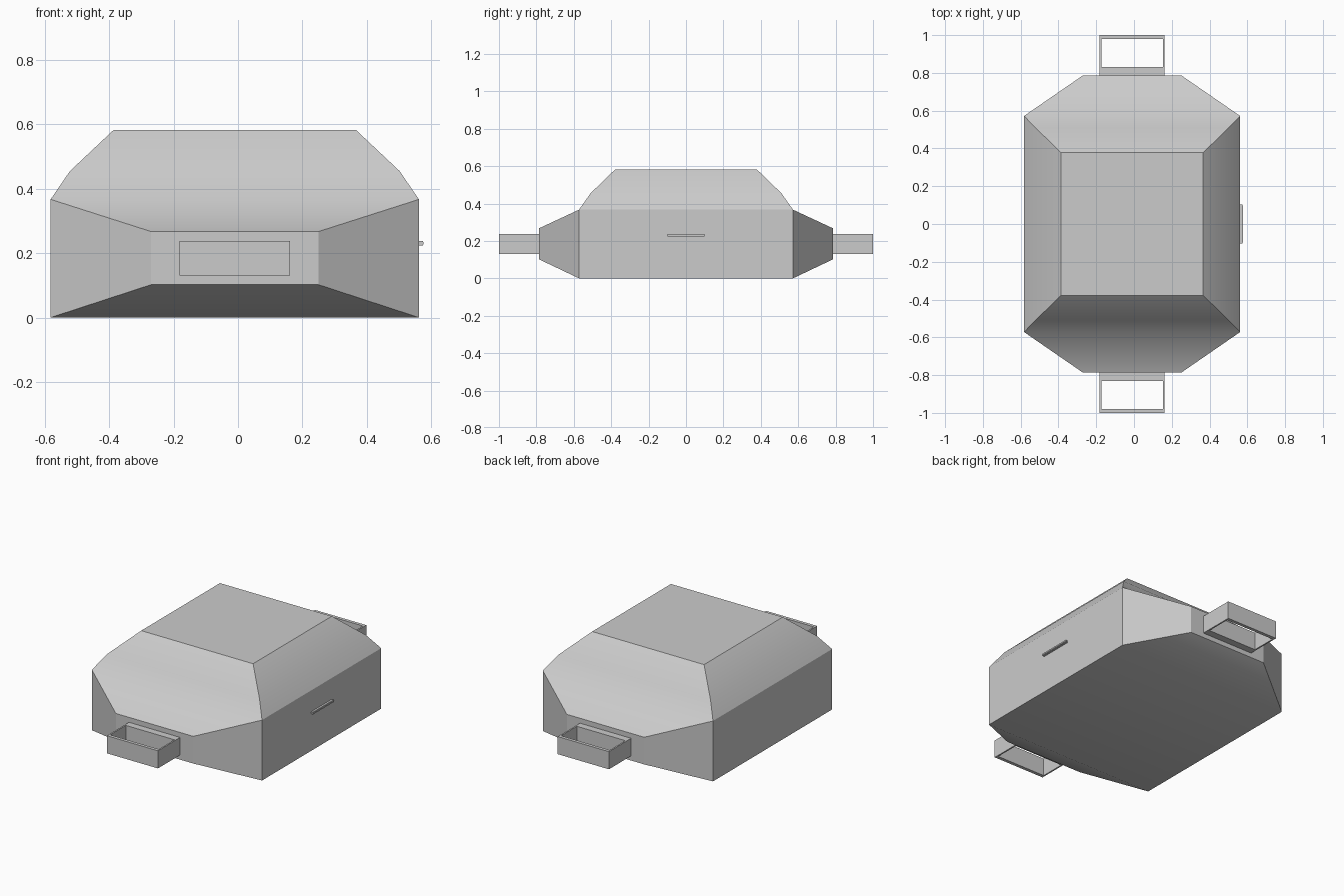
import bpy, bmesh, math
from mathutils import Vector

cube = bpy.data.objects.get("Cube")
if cube:
    bpy.data.objects.remove(cube, do_unlink=True)

CX = -0.01  # the body sits slightly off centre because of the side bar

grey = bpy.data.materials.new("plain_grey")
grey.use_nodes = True
grey.diffuse_color = (0.6, 0.6, 0.6, 1)
grey.node_tree.nodes["Principled BSDF"].inputs["Base Color"].default_value = (0.6, 0.6, 0.6, 1)


def finish(name, bm, smooth=None):
    bmesh.ops.recalc_face_normals(bm, faces=bm.faces[:])
    mesh = bpy.data.meshes.new(name)
    bm.to_mesh(mesh)
    bm.free()
    mesh.materials.append(grey)
    obj = bpy.data.objects.new(name, mesh)
    bpy.context.collection.objects.link(obj)
    if smooth:
        bpy.ops.object.select_all(action='DESELECT')
        obj.select_set(True)
        bpy.context.view_layer.objects.active = obj
        bpy.ops.object.shade_smooth_by_angle(angle=math.radians(smooth))
    return obj


def add_box(bm, lo, hi):
    lo, hi = Vector(lo), Vector(hi)
    verts = bmesh.ops.create_cube(bm, size=1)["verts"]
    for v in verts:
        v.co = (lo + hi) / 2 + Vector(a * b for a, b in zip(v.co, hi - lo))
    return verts


# Body: stacked rectangles (half width, half length, height)
bm = bmesh.new()
levels = [(0.572, 0.572, 0), (0.572, 0.572, 0.367), (0.512, 0.51, 0.455), (0.376, 0.378, 0.583)]
corners = [(-1, -1), (1, -1), (1, 1), (-1, 1)]
rings = [[bm.verts.new((CX + sx * w, sy * l, z)) for sx, sy in corners] for w, l, z in levels]
bm.faces.new(rings[0])
bm.faces.new(rings[-1])
ends = []
for k, (low, high) in enumerate(zip(rings, rings[1:])):
    for i in range(4):
        j = (i + 1) % 4
        face = bm.faces.new((low[i], low[j], high[j], high[i]))
        if k == 0 and i in (0, 2):
            ends.append((face, -1 if i == 0 else 1))

# Tapered ends pulled out of the lower front and back walls
for face, side in ends:
    cap = bmesh.ops.extrude_discrete_faces(bm, faces=[face])["faces"][0]
    for v in cap.verts:
        v.co = (CX + math.copysign(0.26, v.co.x), side * 0.787, 0.267 if v.co.z > 0.2 else 0.102)
finish("body", bm, 30)

# Open rectangular loops at the front and back
for name, side in (("front_loop", -1), ("back_loop", 1)):
    bm = bmesh.new()
    outer = [(-0.172, 0.785), (0.172, 0.785), (0.172, 1.0), (-0.172, 1.0)]
    inner = [(-0.163, 0.83), (0.163, 0.83), (0.163, 0.98), (-0.163, 0.98)]
    loops = [[bm.verts.new((CX + x, side * y, z)) for x, y in pts]
             for pts, z in ((outer, 0.13), (outer, 0.237), (inner, 0.237), (inner, 0.13))]
    for a, b in zip(loops, loops[1:] + loops[:1]):
        for i in range(4):
            j = (i + 1) % 4
            bm.faces.new((a[i], a[j], b[j], b[i]))
    finish(name, bm)

# Slim bar on the left wall
bm = bmesh.new()
add_box(bm, (0.555, -0.102, 0.224), (0.577, 0.102, 0.238))
bmesh.ops.bevel(bm, geom=bm.edges[:], offset=0.003, segments=2, affect='EDGES')
finish("side_bar", bm, 40)
